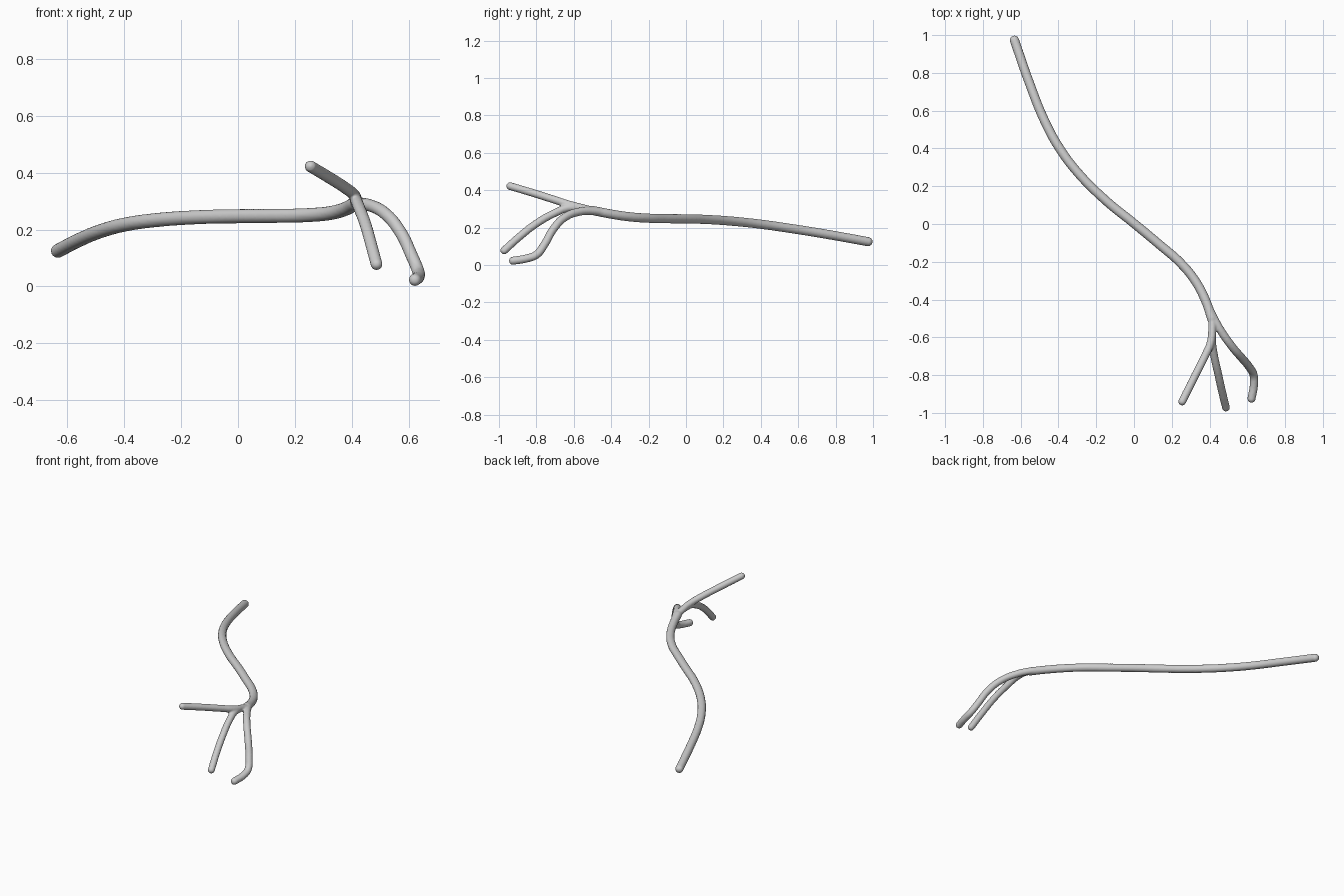
import bpy

if "Cube" in bpy.data.objects:
    bpy.data.objects.remove(bpy.data.objects["Cube"])

parts = []


def tube(name, points, radius):
    """Smooth round tube through the points, with ball ends."""
    cu = bpy.data.curves.new(name, 'CURVE')
    cu.dimensions = '3D'
    cu.bevel_depth = radius
    cu.bevel_resolution = 6
    cu.resolution_u = 10
    cu.use_fill_caps = True
    sp = cu.splines.new('BEZIER')
    sp.bezier_points.add(len(points) - 1)
    for bp, co in zip(sp.bezier_points, points):
        bp.co = co
        bp.handle_left_type = bp.handle_right_type = 'AUTO'
    ob = bpy.data.objects.new(name, cu)
    bpy.context.collection.objects.link(ob)
    bpy.ops.object.select_all(action='DESELECT')
    ob.select_set(True)
    bpy.context.view_layer.objects.active = ob
    bpy.ops.object.convert(target='MESH')
    parts.append(bpy.context.view_layer.objects.active)
    for co in (points[0], points[-1]):
        bpy.ops.mesh.primitive_uv_sphere_add(segments=24, ring_count=12,
                                             radius=radius, location=co)
        parts.append(bpy.context.object)


# Main stem running on into the raised branch
tube("stem", [(-.633, .973, .125), (-.555, .75, .165), (-.475, .55, .197),
              (-.40, .41, .217), (-.30, .275, .232), (-.15, .125, .243),
              (0, .003, .247), (.13, -.105, .248), (.25, -.21, .251),
              (.33, -.31, .259), (.385, -.42, .276), (.411, -.50, .292)], .025)
tube("raised_branch", [(.385, -.42, .276), (.411, -.50, .292), (.414, -.56, .307),
                       (.405, -.63, .325), (.375, -.70, .348), (.32, -.81, .383),
                       (.255, -.94, .422)], .021)

# Middle branch dropping forward
tube("middle_branch", [(.413, -.57, .308), (.414, -.63, .306), (.425, -.70, .279),
                       (.447, -.80, .222), (.467, -.89, .152),
                       (.487, -.972, .078)], .021)

# Outer branch that curls down to the ground
tube("outer_branch", [(.385, -.42, .276), (.418, -.49, .288), (.46, -.565, .286),
                      (.52, -.65, .254), (.573, -.712, .188), (.61, -.757, .11),
                      (.633, -.80, .055), (.635, -.85, .036),
                      (.622, -.925, .023)], .022)

# Fuse everything into one smooth surface
bpy.ops.object.select_all(action='DESELECT')
for p in parts:
    p.select_set(True)
bpy.context.view_layer.objects.active = parts[0]
bpy.ops.object.join()
twig = bpy.context.object
twig.name = "branching_twig"
remesh = twig.modifiers.new("Fuse", 'REMESH')
remesh.mode = 'VOXEL'
remesh.voxel_size = 0.006
remesh.use_smooth_shade = True
soften = twig.modifiers.new("Soften", 'SMOOTH')
soften.factor = 0.4
soften.iterations = 3
bpy.ops.object.shade_smooth()
